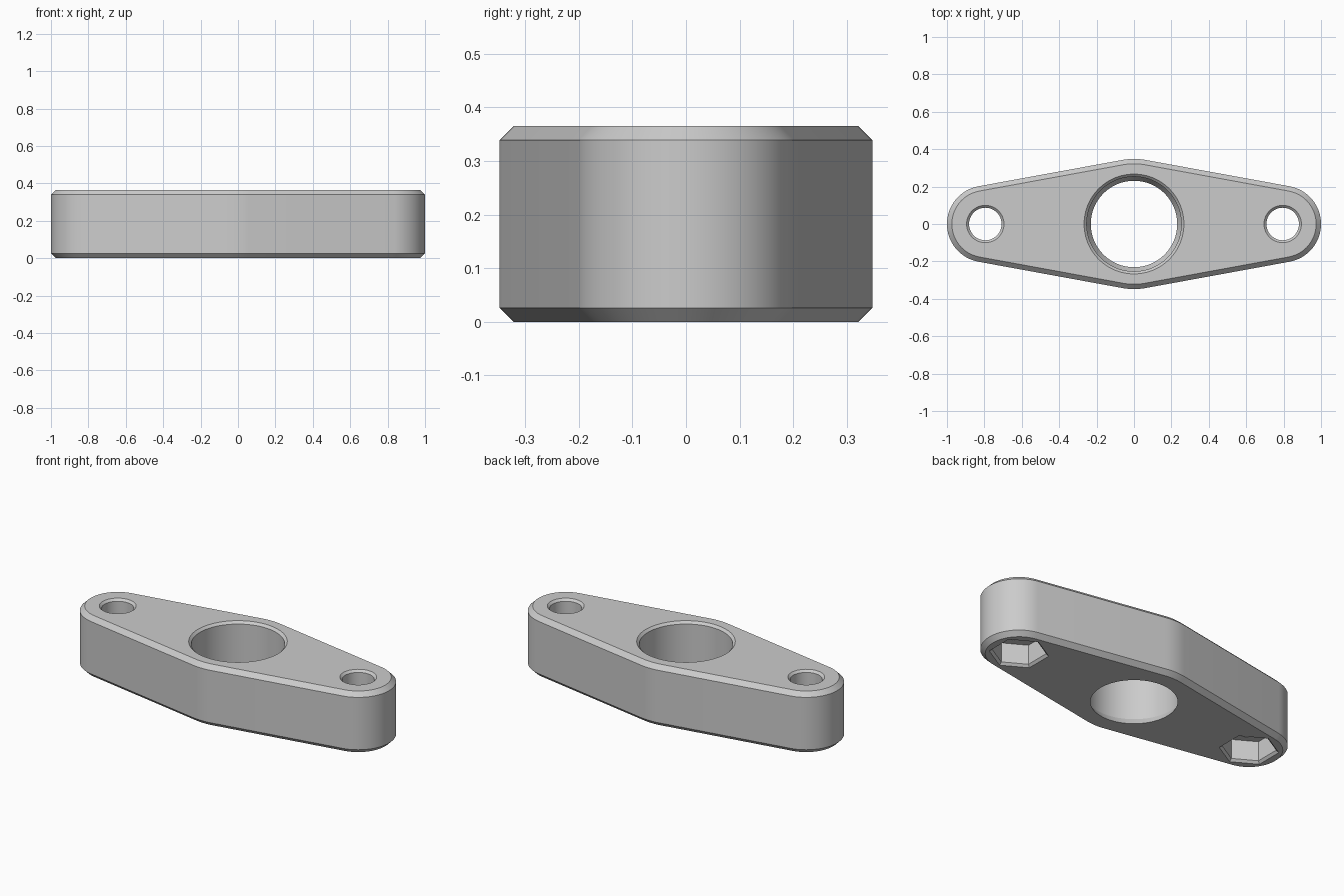
import bpy, bmesh
from math import asin, cos, sin, pi, radians

cube = bpy.data.objects.get("Cube")
if cube:
    bpy.data.objects.remove(cube)

HEIGHT = 0.365
CHAMFER = 0.026
END_X = 0.795       # bolt hole centre
END_R = 0.205       # rounded end
MID_R = 0.348       # rounded middle

grey = bpy.data.materials.new("Plain grey")
grey.use_nodes = True
colour = (0.6, 0.6, 0.6, 1)
grey.diffuse_color = colour
grey.node_tree.nodes["Principled BSDF"].inputs["Base Color"].default_value = colour


def arc(cx, radius, start, end, steps):
    return [(cx + radius * cos(start + (end - start) * i / steps),
             radius * sin(start + (end - start) * i / steps))
            for i in range(steps + 1)]


def outline(inset):
    """Tangent outline around a middle circle and two end circles."""
    tilt = asin((MID_R - END_R) / END_X)
    a = pi / 2 - tilt
    end, mid = END_R - inset, MID_R - inset
    return (arc(END_X, end, -a, a, 32) + arc(0, mid, a, pi - a, 8)
            + arc(-END_X, end, pi - a, pi + a, 32)
            + arc(0, mid, pi + a, 2 * pi - a, 8))


def ring(cx, radius, sides, turn=0):
    return arc(cx, radius, turn, turn + 2 * pi, sides)[:-1]


def loft(name, layers):
    """Closed solid through a stack of (z, loop) layers."""
    bm = bmesh.new()
    loops = [[bm.verts.new((x, y, z)) for x, y in loop] for z, loop in layers]
    for low, high in zip(loops, loops[1:]):
        for i in range(len(low)):
            j = (i + 1) % len(low)
            bm.faces.new((low[i], low[j], high[j], high[i]))
    bm.faces.new(loops[0][::-1])
    bm.faces.new(loops[-1])
    bmesh.ops.recalc_face_normals(bm, faces=bm.faces)
    mesh = bpy.data.meshes.new(name)
    bm.to_mesh(mesh)
    bm.free()
    mesh.materials.append(grey)
    obj = bpy.data.objects.new(name, mesh)
    bpy.context.collection.objects.link(obj)
    return obj


def turned(name, cx, profile, sides, turn=0):
    return loft(name, [(z, ring(cx, r, sides, turn)) for z, r in profile])


# Chamfered flange plate
plate = loft("flange_plate", [
    (0, outline(CHAMFER)), (CHAMFER, outline(0)),
    (HEIGHT - CHAMFER, outline(0)), (HEIGHT, outline(CHAMFER))])

# Central bore with a narrowed lower lip and a chamfered upper rim
cutters = [turned("bore_cutter", 0, [
    (-0.1, 0.231), (0, 0.231), (0.04, 0.253),
    (HEIGHT - 0.014, 0.253), (HEIGHT, 0.267), (0.5, 0.267)], 96)]

# Bolt holes with hexagonal nut pockets underneath
for side, x in (("left", END_X), ("right", -END_X)):
    cutters.append(turned(side + "_bolt_hole_cutter", x, [
        (-0.1, 0.087), (HEIGHT - 0.013, 0.087),
        (HEIGHT, 0.1), (0.5, 0.1)], 48))
    cutters.append(turned(side + "_nut_pocket_cutter", x, [
        (-0.1, 0.16), (0, 0.16), (0.014, 0.146), (0.13, 0.146)], 6, pi / 6))

bpy.ops.object.select_all(action='DESELECT')
bpy.context.view_layer.objects.active = plate
plate.select_set(True)
for cutter in cutters:
    cutter.hide_render = True
    cut = plate.modifiers.new(cutter.name, 'BOOLEAN')
    cut.operation = 'DIFFERENCE'
    cut.solver = 'EXACT'
    cut.object = cutter
    bpy.ops.object.modifier_apply(modifier=cut.name)
    bpy.data.objects.remove(cutter)

bpy.ops.object.shade_smooth_by_angle(angle=radians(20))
